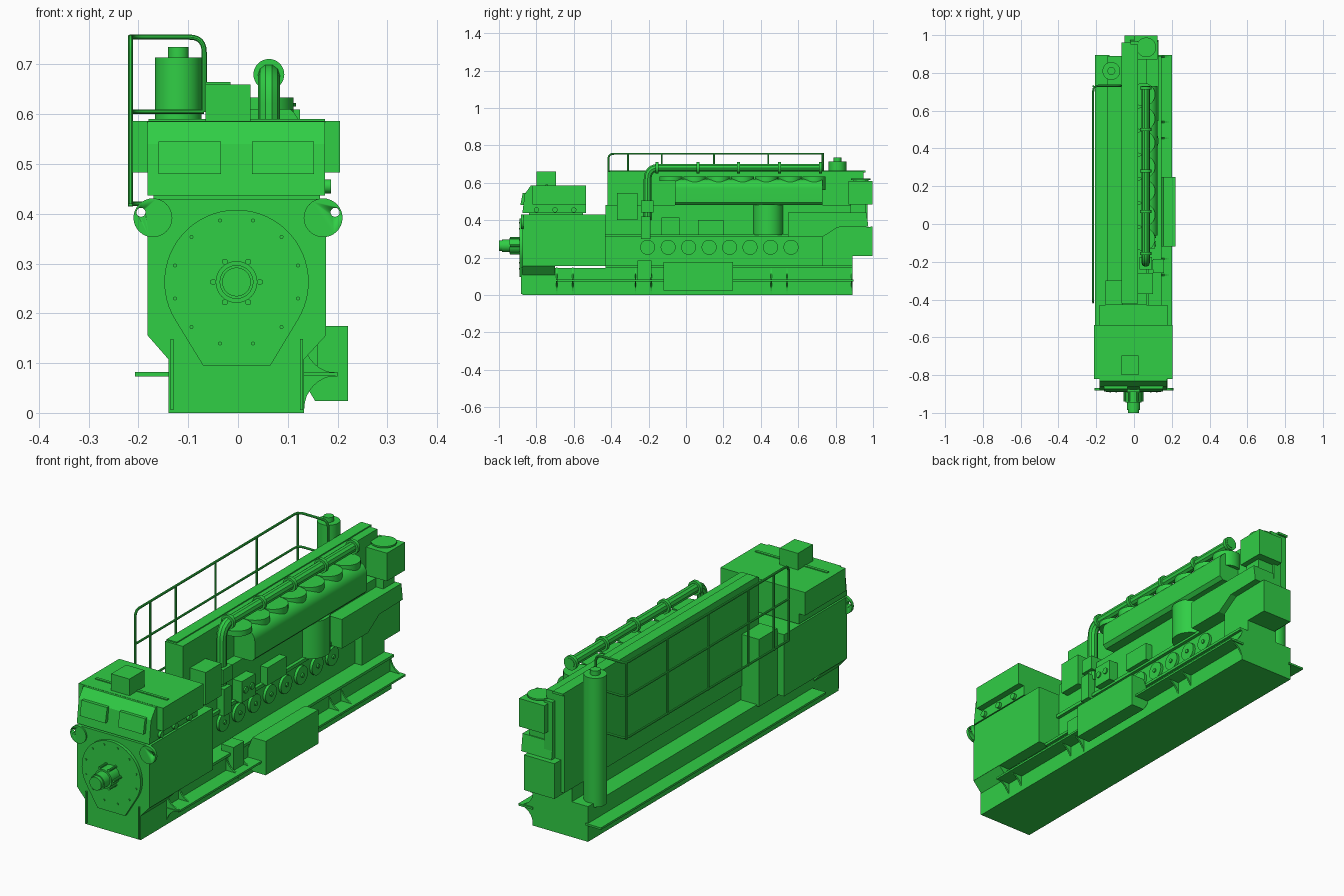
import bpy, bmesh
from math import sin, cos, pi, radians
from mathutils import Vector

if "Cube" in bpy.data.objects:
    bpy.data.objects.remove(bpy.data.objects["Cube"])

mat = bpy.data.materials.new("green_paint")
mat.diffuse_color = (0.03, 0.62, 0.06, 1)
mat.use_nodes = True
mat.node_tree.nodes["Principled BSDF"].inputs["Base Color"].default_value = mat.diffuse_color


def finish(name, bm, smooth=False):
    bmesh.ops.recalc_face_normals(bm, faces=bm.faces)
    me = bpy.data.meshes.new(name)
    bm.to_mesh(me)
    bm.free()
    ob = bpy.data.objects.new(name, me)
    bpy.context.collection.objects.link(ob)
    me.materials.append(mat)
    if smooth:
        bpy.ops.object.select_all(action='DESELECT')
        ob.select_set(True)
        bpy.context.view_layer.objects.active = ob
        bpy.ops.object.shade_smooth_by_angle(angle=radians(35))
    return ob


def prism(name, pts, axis, a, b, smooth=False):
    """Extrude a 2D outline along an axis (y: x,z points; x: y,z points; z: x,y points)."""
    place = {'x': lambda p, t: (t, p[0], p[1]), 'y': lambda p, t: (p[0], t, p[1]),
             'z': lambda p, t: (p[0], p[1], t)}[axis]
    bm = bmesh.new()
    lo = [bm.verts.new(place(p, a)) for p in pts]
    hi = [bm.verts.new(place(p, b)) for p in pts]
    bm.faces.new(lo)
    bm.faces.new(hi)
    for i in range(len(pts)):
        j = (i + 1) % len(pts)
        bm.faces.new((lo[i], lo[j], hi[j], hi[i]))
    return finish(name, bm, smooth)


def box(name, x0, x1, y0, y1, z0, z1):
    return prism(name, [(x0, y0), (x1, y0), (x1, y1), (x0, y1)], 'z', z0, z1)


def arc(cx, cy, r, a0, a1, n=16):
    return [(cx + r * cos(radians(a0 + (a1 - a0) * i / n)),
             cy + r * sin(radians(a0 + (a1 - a0) * i / n))) for i in range(n + 1)]


def disc(name, c, r, axis, a, b, n=32):
    return prism(name, arc(c[0], c[1], r, 0, 360 - 360 / n, n - 1), axis, a, b, True)


def tube(name, pts, r, bend=0.03):
    """Round pipe along a path with rounded corners."""
    pts = [Vector(p) for p in pts]
    path = [pts[0]]
    for p, q, s in zip(pts, pts[1:], pts[2:]):
        u, v = q + (p - q).normalized() * bend, q + (s - q).normalized() * bend
        path += [u.lerp(q, t / 6).lerp(q.lerp(v, t / 6), t / 6) for t in range(7)]
    path.append(pts[-1])
    cu = bpy.data.curves.new(name, 'CURVE')
    cu.dimensions = '3D'
    cu.bevel_depth, cu.bevel_resolution, cu.use_fill_caps = r, 3, True
    sp = cu.splines.new('POLY')
    sp.points.add(len(path) - 1)
    for k, p in zip(sp.points, path):
        k.co = (*p, 1)
    ob = bpy.data.objects.new(name, cu)
    bpy.context.collection.objects.link(ob)
    cu.materials.append(mat)
    bpy.ops.object.select_all(action='DESELECT')
    ob.select_set(True)
    bpy.context.view_layer.objects.active = ob
    bpy.ops.object.convert(target='MESH')
    bpy.ops.object.shade_smooth_by_angle(angle=radians(35))


# Base frame, side ledges and curved gussets
box("base_frame", -0.14, 0.133, -0.875, 0.89, 0, 0.145)
box("base_top_flange", -0.14, 0.145, -0.43, 0.89, 0.145, 0.157)
box("ledge_left", -0.207, -0.13, -0.69, 0.895, 0.073, 0.082)
box("ledge_right", 0.13, 0.2, -0.69, 0.895, 0.073, 0.082)
for y in (-0.69, -0.605, -0.27, -0.185, 0.455, 0.54, 0.885):
    low = [(0.2 - 0.067 * cos(t * pi / 16), 0.008 + 0.067 * sin(t * pi / 16)) for t in range(9)]
    prism("gusset_lower", low + [(0.133, 0.075)], 'y', y - 0.004, y + 0.004)
    up = [(x, 0.155 - z) for x, z in low]
    prism("gusset_upper", up + [(0.133, 0.08)], 'y', y - 0.004, y + 0.004)
for x in (-0.1325, 0.1275):
    box("base_front_rib", x - 0.003, x + 0.003, -0.883, -0.87, 0.006, 0.148)
prism("side_tank", [(0.133, 0.12), (0.155, 0.175), (0.221, 0.175), (0.221, 0.024),
                    (0.155, 0.024), (0.133, 0.06)], 'y', -0.12, 0.25)
box("side_junction_box", 0.1, 0.16, -0.26, -0.185, 0.08, 0.185)

# Generator body with chamfered front foot
box("generator_body", -0.182, 0.177, -0.875, -0.43, 0.155, 0.43)
prism("generator_front_foot", [(-0.182, 0.156), (0.177, 0.156), (0.133, 0.108), (-0.14, 0.108)],
      'y', -0.875, -0.7)
for s in (-1, 1):
    lug = disc("lifting_lug", (s * 0.171, 0.392), 0.039, 'y', -0.882, -0.868)
    cut = disc("lug_hole_cutter", (s * 0.195, 0.403), 0.009, 'y', -0.95, -0.8)
    cut.hide_render = True
    cut.hide_viewport = True
    m = lug.modifiers.new("hole", 'BOOLEAN')
    m.operation, m.object = 'DIFFERENCE', cut

# End shield, hub and shaft
prism("end_shield", arc(-0.003, 0.263, 0.145, -32, 212, 40) + [(-0.07, 0.095), (0.065, 0.095)],
      'y', -0.889, -0.87, True)
for i in range(12):
    a = 2 * pi * (i + 0.5) / 12
    disc("shield_bolt", (-0.003 + 0.128 * cos(a), 0.263 + 0.128 * sin(a)), 0.004, 'y', -0.893, -0.885, 8)
disc("hub", (-0.003, 0.263), 0.042, 'y', -0.945, -0.88)
disc("shaft", (-0.003, 0.263), 0.034, 'y', -0.985, -0.94)
disc("shaft_tip", (-0.003, 0.263), 0.029, 'y', -1.0, -0.98)
for i in range(6):
    a = 2 * pi * i / 6
    disc("hub_bolt", (-0.003 + 0.047 * cos(a), 0.263 + 0.047 * sin(a)), 0.006, 'y', -0.94, -0.885, 10)

# Generator cooler on top
slope = [(-0.875, 0.437), (-0.862, 0.54), (-0.83, 0.585), (-0.535, 0.585), (-0.535, 0.437)]
prism("cooler_housing", slope, 'x', -0.182, 0.175)
box("cooler_neck", -0.17, 0.165, -0.84, -0.55, 0.42, 0.44)
box("cooler_wings", -0.212, 0.205, -0.82, -0.535, 0.483, 0.586)
for x0, x1 in ((-0.16, -0.034), (0.028, 0.153)):
    prism("cooler_louvre", [(-0.886, 0.48), (-0.873, 0.545), (-0.85, 0.545), (-0.85, 0.48)], 'x', x0, x1)
box("cooler_terminal_box", -0.065, 0.025, -0.8, -0.695, 0.58, 0.66)
box("cooler_top_rib", -0.18, 0.175, -0.75, -0.737, 0.58, 0.59)
for y in (-0.8, -0.7, -0.6):
    disc("cooler_hose_stub", (y, 0.455), 0.014, 'x', 0.17, 0.187, 16)

# Engine block and upper wall
box("engine_block", -0.06, 0.065, -0.43, 0.89, 0.15, 0.48)
box("crankcase_ledge", 0.0, 0.08, -0.43, 0.75, 0.31, 0.325)
box("engine_wall", -0.065, 0.022, -0.42, 0.95, 0.22, 0.66)
box("wall_cap", -0.065, -0.015, -0.41, 0.96, 0.655, 0.665)
box("engine_rear_wall", -0.02, 0.02, 0.93, 0.97, 0.37, 0.62)
box("left_end_housing", -0.15, -0.06, -0.43, -0.3, 0.15, 0.45)
for i in range(8):
    y = -0.205 + i * 0.1095
    disc("crankcase_door", (y, 0.255), 0.04, 'x', 0.06, 0.077)
    disc("crankcase_door_knob", (y, 0.255), 0.009, 'x', 0.07, 0.083, 12)

# Cylinder head cover with round heads
prism("head_cover", [(0.0, 0.62), (0.075, 0.62)] + arc(0.075, 0.57, 0.05, 80, 0, 8) +
      [(0.125, 0.495), (0.11, 0.48), (0.0, 0.48)], 'y', -0.06, 0.73, True)
for i in range(7):
    disc("cylinder_head", (0.05, -0.08 + i * 0.1275), 0.062, 'z', 0.56 if i else 0.61, 0.634)
disc("round_tank", (0.05, 0.44), 0.08, 'z', 0.32, 0.485)

# Exhaust pipe with flanges
tube("exhaust_pipe", [(0.062, -0.205, 0.4), (0.062, -0.205, 0.68), (0.062, 0.73, 0.68)], 0.022, 0.06)
for y in (-0.155, 0.065, 0.28, 0.5, 0.72):
    disc("exhaust_flange", (0.062, 0.68), 0.031, 'y', y - 0.008, y + 0.008)
box("exhaust_outlet_flange", 0.03, 0.095, -0.24, -0.175, 0.44, 0.505)

# Boxes on the engine's right side
box("control_panel", 0.02, 0.1, -0.37, -0.26, 0.4, 0.545)
box("pump_housing", 0.06, 0.11, -0.13, -0.035, 0.32, 0.415)
for y in (-0.105, -0.06):
    disc("pump_port", (y, 0.37), 0.014, 'x', 0.1, 0.116, 16)
box("oil_cooler", 0.06, 0.1, 0.065, 0.2, 0.32, 0.4)
box("oil_filter", 0.06, 0.1, -0.24, -0.19, 0.3, 0.42)

# Rear drive housings
prism("rear_upper_housing", [(0.545, 0.44), (0.545, 0.31), (0.73, 0.31), (0.81, 0.362), (0.975, 0.365),
                             (0.965, 0.44)], 'x', -0.02, 0.13)
prism("rear_lower_housing", [(0.73, 0.31), (0.81, 0.362), (0.998, 0.365), (0.998, 0.208), (0.89, 0.208),
                             (0.89, 0.155), (0.73, 0.155)], 'x', -0.05, 0.1)

# Air intake box with round lid
box("air_intake_neck", 0.02, 0.1, 0.88, 0.96, 0.43, 0.49)
box("air_intake_box", 0.0, 0.125, 0.87, 0.998, 0.485, 0.61)
disc("air_intake_stem", (0.065, 0.935), 0.04, 'z', 0.605, 0.618)
disc("air_intake_lid", (0.065, 0.935), 0.052, 'z', 0.616, 0.623)

# Vertical filter cylinder at the left rear
disc("filter_column", (-0.12, 0.81), 0.047, 'z', 0.14, 0.714)
disc("filter_cap", (-0.12, 0.81), 0.021, 'z', 0.71, 0.735)

# Left side handrail
X, XI, Y0, Y1 = -0.216, -0.068, -0.415, 0.732
tube("handrail_top", [(X, Y0, 0.42), (X, Y0, 0.755), (X, Y1, 0.755), (XI, Y1, 0.755), (XI, Y1, 0.605)], 0.0055)
for z in (0.605, 0.42):
    tube("handrail_rail", [(X, Y0, z), (X, Y1, z), (XI, Y1, z)], 0.005)
for y in (-0.31, -0.13, 0.15, 0.44, 0.73):
    tube("handrail_post", [(X, y, 0.415), (X, y, 0.755)], 0.005)
